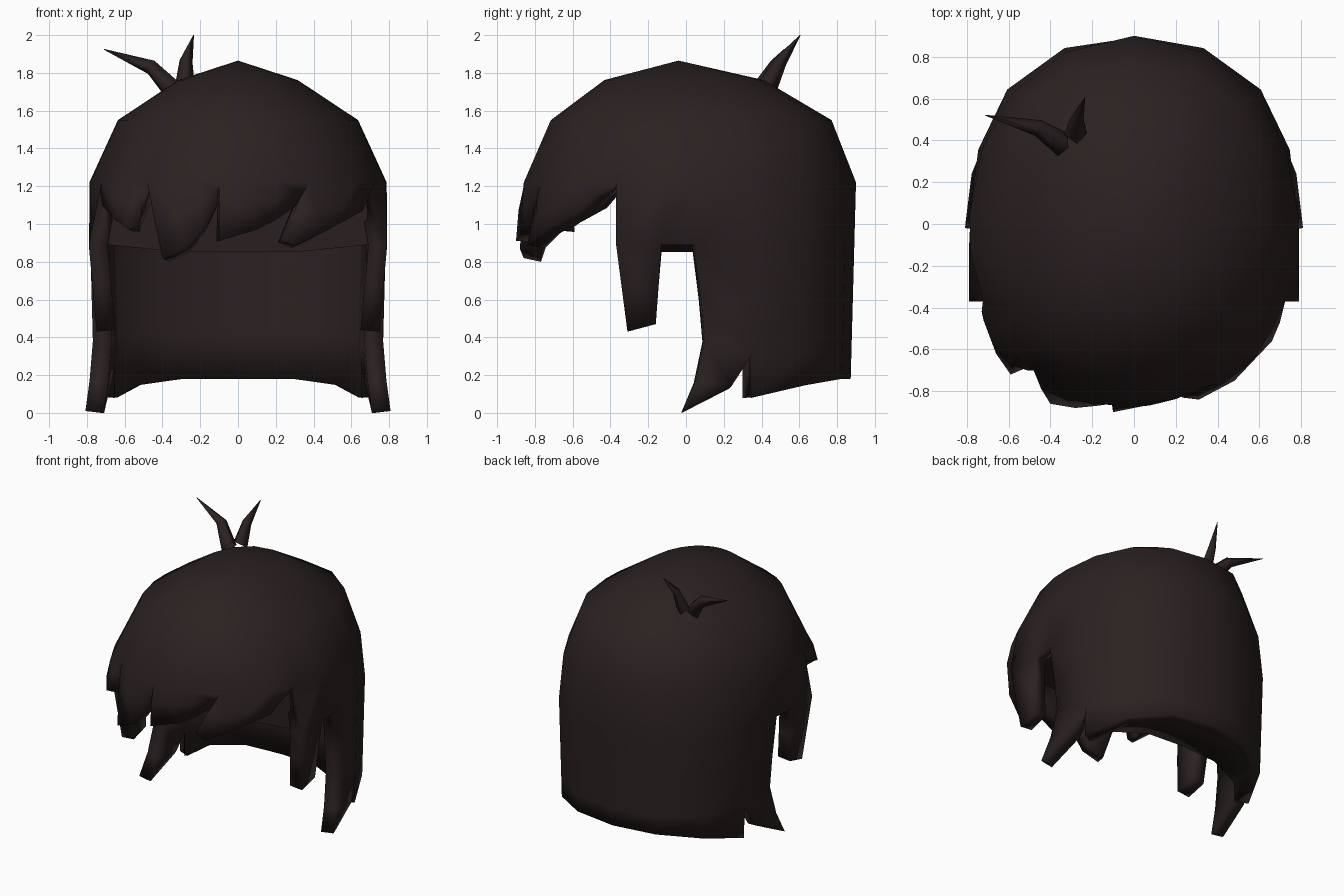
import bpy, bmesh, math
from mathutils import Vector

if "Cube" in bpy.data.objects:
    bpy.data.objects.remove(bpy.data.objects["Cube"])

RX = 0.79
RIM = 1.22      # height where the dome ends
BAND = 0.89     # lower edge of the side band

mat = bpy.data.materials.new("dark brown hair")
mat.use_nodes = True
mat.diffuse_color = (0.024, 0.015, 0.015, 1)
mat.node_tree.nodes["Principled BSDF"].inputs["Base Color"].default_value = (0.024, 0.015, 0.015, 1)


def half_width(y):
    """Half width of the head outline; the back is fuller than the front."""
    depth, power = (0.9, 2.4) if y > 0 else (0.86, 2.1)
    return RX * max(0, 1 - abs(y / depth) ** power) ** (1 / power)


def front_y(x):
    return -0.86 * max(0, 1 - abs(x / RX) ** 2.1) ** (1 / 2.1)


def face(bm, points):
    return bm.faces.new([bm.verts.new(p) for p in points])


def patch(bm, rows):
    for upper, lower in zip(rows, rows[1:]):
        for i in range(len(upper) - 1):
            face(bm, (upper[i], upper[i + 1], lower[i + 1], lower[i]))


def finish(name, bm, thickness=0, angle=100):
    bmesh.ops.remove_doubles(bm, verts=bm.verts, dist=0.002)
    bmesh.ops.recalc_face_normals(bm, faces=bm.faces)
    bm.normal_update()
    highest = max(bm.faces, key=lambda f: f.calc_center_median().z)
    if thickness and highest.normal.z < 0:
        bmesh.ops.reverse_faces(bm, faces=bm.faces)
    mesh = bpy.data.meshes.new(name)
    bm.to_mesh(mesh)
    bm.free()
    mesh.materials.append(mat)
    obj = bpy.data.objects.new(name, mesh)
    bpy.context.collection.objects.link(obj)
    bpy.ops.object.select_all(action='DESELECT')
    obj.select_set(True)
    bpy.context.view_layer.objects.active = obj
    if thickness:
        mod = obj.modifiers.new("thickness", 'SOLIDIFY')
        mod.thickness = thickness
        mod.offset = -1
        bpy.ops.object.modifier_apply(modifier=mod.name)
    bpy.ops.object.shade_smooth_by_angle(angle=math.radians(angle))


def hem(y):
    """Height of the lower edge of the back hair."""
    return 0.08 + 0.1 * min(1, (y - 0.36) / 0.44)


def rim_point(x, y):
    """Lower edge of the dome, drawn in a little at the back corners."""
    pinch = 1 - 0.08 * abs(x) * y / (RX * 0.9) if y > 0 else 1
    return Vector((x * pinch, y * pinch, RIM))


def side_point(side, y, z):
    """Point on the side or back wall, tapering slightly downwards."""
    taper = 1 - 0.03 * max(0, RIM - z)
    x = half_width(y)
    if y < 0.3 and z < 0.3:                 # pointed lock flares out
        x += 0.05 * (0.3 - z) / 0.3
    if -0.4 < y < -0.1 and z <= BAND:       # front side lock hangs straight
        return Vector((side * (0.79 - 0.09 * (BAND - z)), y, z))
    return Vector((side * x * taper, y * (taper if y > 0.33 else 1), z))


# Outline of the head, from the back round the left, front and right
side_ys = [0.85, 0.65, 0.36, 0.04, -0.13, -0.37]
corner = half_width(-0.37)
bangs = [  # top x positions, then bottom points
    ([-corner, -.66, -.57, -.48],
     [(-.72, -.46, 1.1), (-.66, -.62, 1.03), (-.59, -.72, .98), (-.52, -.69, .97)]),
    ([-.48, -.38, -.22, -.1],
     [(-.4, -.86, .82), (-.28, -.88, .87), (-.18, -.87, .98), (-.11, -.86, 1.1)]),
    ([-.1, .05, .2, .38],
     [(-.1, -.9, .91), (.1, -.86, .97), (.2, -.82, 1.02), (.31, -.77, 1.1)]),
    ([.38, .5, .62, corner],
     [(.23, -.83, .92), (.31, -.84, .89), (.48, -.75, .97), (.66, -.56, 1.07)]),
]
front_xs = sorted({x for tops, _ in bangs for x in tops if abs(x) < corner}, reverse=True)
left = [(half_width(y), y) for y in side_ys]
outline = [(0, 0.9)] + left + [(x, front_y(x)) for x in front_xs]
outline += [(-x, y) for x, y in reversed(left)]
pairs = list(zip(outline, outline[1:] + outline[:1]))

# Dome: width, depth, shift and height of each ring
shell = bmesh.new()
rings = [(.4, .48, -.02, 1.762), (.805, .845, .01, 1.55)]
for a, b in pairs:
    columns = [[Vector((p[0] * w, p[1] * d + s, z)) for w, d, s, z in rings] + [rim_point(*p)]
               for p in (a, b)]
    face(shell, (columns[0][0], columns[1][0], Vector((0, -0.04, 1.865))))
    patch(shell, list(zip(*columns)))

# Side band and back curtain
for a, b in pairs:
    if min(a[1], b[1]) < -0.38:
        continue
    is_back = min(a[1], b[1]) > 0.33
    columns = []
    for x, y in (a, b):
        heights = [BAND] + ([0.6, 0.31, hem(y)] if is_back else [])
        side = 1 if x >= 0 else -1
        columns.append([rim_point(x, y)] + [side_point(side, y, z) for z in heights])
    patch(shell, list(zip(*columns)))

# Hanging locks on both sides: front y, front z, rear y, rear z
rear_lock = [(.04, BAND, .36, BAND), (.08, .6, .36, .6), (.1, .38, .36, .31),
             (.05, .17, .24, .14), (-.02, .01, 0, .02)]
front_lock = [(-.37, BAND, -.13, BAND), (-.34, .66, -.145, .67), (-.31, .43, -.16, .47)]
for side in (1, -1):
    for rows in (rear_lock, front_lock):
        patch(shell, [[side_point(side, r[0], r[1]), side_point(side, r[2], r[3])] for r in rows])

# Swept fringe locks, bulging slightly halfway down
for tops, bottoms in bangs:
    upper = [Vector((x, -0.37 if abs(x) == corner else front_y(x), RIM)) for x in tops]
    lower = [Vector(p) for p in bottoms]
    middle = [u.lerp(v, 0.5) * 1.01 for u, v in zip(upper, lower)]
    patch(shell, [upper, middle, lower])
finish("hair_shell", shell, 0.1)

# Thick inner side of the back hair, with its underside
inner_back = bmesh.new()
rows = [[], [], [], []]
for x, y in outline[-3:] + outline[:4]:
    inner_x, inner_y = x * 0.87, 0.3 + (y - 0.36) * 0.42
    rows[0].append(Vector((x * 0.88, y * 0.89, hem(y))))
    for row, z in zip(rows[1:], (hem(y), 0.42, BAND)):
        row.append(Vector((inner_x, inner_y, z)))
patch(inner_back, rows)
finish("inner_back", inner_back)

# Filling under the cap, front face then sagging underside: half width, y, z
lining = bmesh.new()
lining_rows = [(.68, -.36, RIM), (.69, -.35, BAND), (.69, .04, BAND),
               (.65, .3, BAND), (.52, .43, BAND), (.27, .52, BAND)]
patch(lining, [[Vector((w * k, y, z - 0.07 * (1 - abs(k)))) for k in (-1, -.45, .45, 1)]
               for w, y, z in lining_rows])
finish("inner_lining", lining, angle=60)


# Stray tufts on the crown
def tuft(name, path, radii):
    bm = bmesh.new()
    axis = (path[-1] - path[0]).normalized()
    u = axis.cross(Vector((0, 1, 0.3))).normalized()
    v = axis.cross(u)
    loops = []
    for p, r in zip(path, radii):
        loop = [p + (u * math.cos(k * math.pi / 2) + v * math.sin(k * math.pi / 2)) * r for k in range(4)]
        loops.append(loop + loop[:1])
    patch(bm, loops)
    finish(name, bm)


tuft("right_tuft", [Vector((-.34, .38, 1.7)), Vector((-.46, .46, 1.83)), Vector((-.71, .52, 1.925))],
     [0.06, 0.04, 0.002])
tuft("left_tuft", [Vector((-.28, .43, 1.72)), Vector((-.275, .5, 1.86)), Vector((-.235, .605, 2.0))],
     [0.055, 0.035, 0.002])
